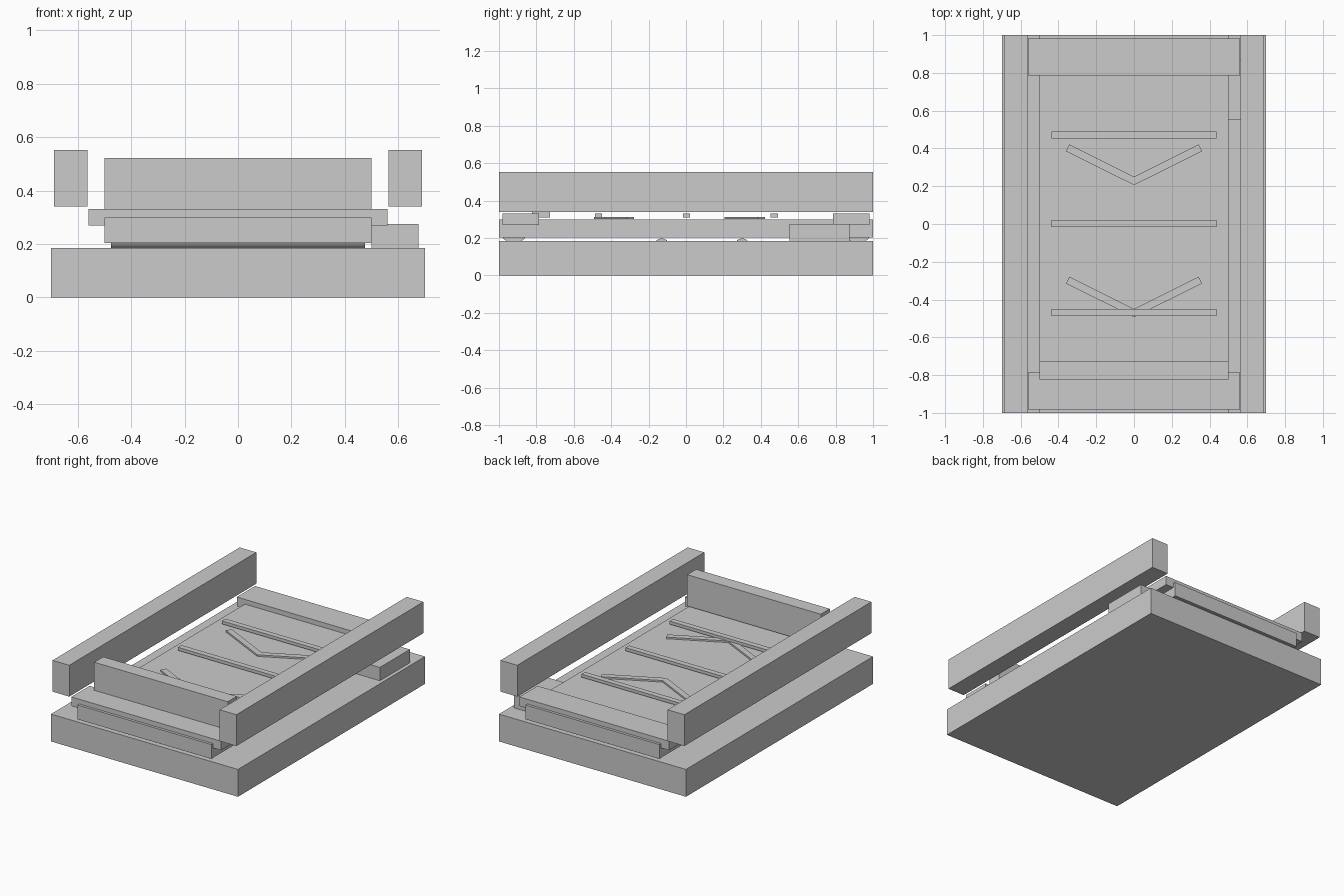
import bpy, bmesh, math

if "Cube" in bpy.data.objects:
    bpy.data.objects.remove(bpy.data.objects["Cube"])


def finish(name, bm, loc=(0, 0, 0), rot=(0, 0, 0)):
    bmesh.ops.recalc_face_normals(bm, faces=bm.faces)
    mesh = bpy.data.meshes.new(name)
    bm.to_mesh(mesh)
    bm.free()
    obj = bpy.data.objects.new(name, mesh)
    obj.location, obj.rotation_euler = loc, rot
    bpy.context.collection.objects.link(obj)
    return obj


def box(name, x, y, z, turn=0):
    """Box from (min, max) ranges, optionally turned about its own centre."""
    bm = bmesh.new()
    bmesh.ops.create_cube(bm, size=1)
    bmesh.ops.scale(bm, vec=[r[1] - r[0] for r in (x, y, z)], verts=bm.verts)
    return finish(name, bm, [(r[0] + r[1]) / 2 for r in (x, y, z)], (0, 0, turn))


def roller(name, y, z, radius, length, sides):
    bm = bmesh.new()
    bmesh.ops.create_cone(bm, cap_ends=True, segments=sides, radius1=radius,
                          radius2=radius, depth=length)
    return finish(name, bm, (0, y, z), (0, math.pi / 2, 0))


# Base and moving bed
box("base", (-0.7, 0.7), (-1, 1), (0, 0.185))
box("belt_bed", (-0.5, 0.5), (-1, 1), (0.203, 0.30))

# Side rails
for side, s in (("left", -1), ("right", 1)):
    box(side + "_rail", sorted((s * 0.563, s * 0.688)), (-1, 1), (0.34, 0.552))

# End crossbars and rollers
for end, s in (("front", -1), ("back", 1)):
    box(end + "_crossbar", (-0.56, 0.56), sorted((s * 0.787, s * 0.982)), (0.27, 0.332))
    roller(end + "_roller", s * 0.92, 0.25, 0.078, 0.95, 16)

# Small idler rollers just showing above the base
for i, y in enumerate((-0.13, 0.30)):
    roller(f"idler_roller_{i + 1}", y, 0.162, 0.038, 0.95, 8)

# Upright stop plate at the front
box("front_stop", (-0.5, 0.5), (-0.823, -0.727), (0.31, 0.522))

# Drive housing on the right
box("drive_housing", (0.5, 0.675), (0.553, 0.873), (0.185, 0.275))

# Cross slats on the bed
for i, y in enumerate((-0.468, 0.003, 0.472)):
    box(f"slat_{i + 1}", (-0.438, 0.438), (y - 0.019, y + 0.019), (0.31, 0.331))

# Chevron direction marks
for i, y in enumerate((-0.386, 0.314)):
    for side, s in (("left", -1), ("right", 1)):
        cx = s * 0.172
        box(f"chevron_{i + 1}_{side}", (cx - 0.2, cx + 0.2), (y - 0.02, y + 0.02),
            (0.302, 0.313), s * math.radians(26.5))
